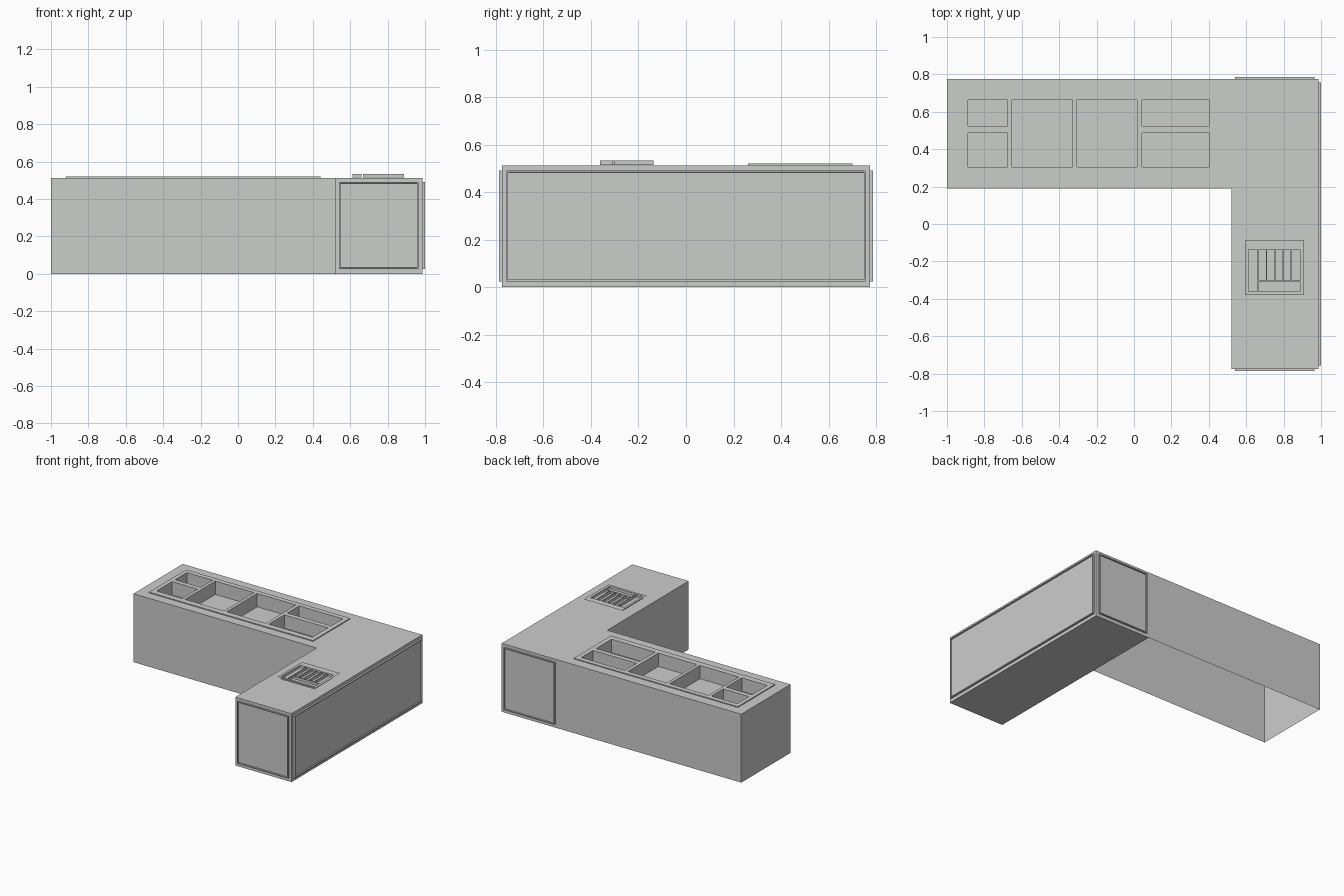
import bpy, bmesh
from mathutils import Vector

if "Cube" in bpy.data.objects:
    bpy.data.objects.remove(bpy.data.objects["Cube"])

grey = bpy.data.materials.new("light_grey")
grey.diffuse_color = (0.6, 0.61, 0.6, 1)
grey.use_nodes = True
grey.node_tree.nodes["Principled BSDF"].inputs["Base Color"].default_value = grey.diffuse_color


def finish(name, bm):
    bmesh.ops.remove_doubles(bm, verts=bm.verts, dist=1e-5)
    mesh = bpy.data.meshes.new(name)
    bm.to_mesh(mesh)
    bm.free()
    mesh.materials.append(grey)
    obj = bpy.data.objects.new(name, mesh)
    bpy.context.collection.objects.link(obj)
    return obj


def box_bm(x0, x1, y0, y1, z0, z1):
    bm = bmesh.new()
    bmesh.ops.create_cube(bm, size=1)
    for v in bm.verts:
        v.co = Vector(((x0 + x1) / 2 + v.co.x * (x1 - x0),
                       (y0 + y1) / 2 + v.co.y * (y1 - y0),
                       (z0 + z1) / 2 + v.co.z * (z1 - z0)))
    bm.normal_update()
    return bm


def walls(bm, rect, z_top, z_bot, inward, sides=(0, 1, 2, 3)):
    x0, x1, y0, y1 = rect
    c = [(x0, y0), (x1, y0), (x1, y1), (x0, y1)]
    for i in sides:
        a, b = c[i], c[(i + 1) % 4]
        if inward:
            a, b = b, a
        bm.faces.new([bm.verts.new((*p, z)) for p, z in
                      ((a, z_top), (a, z_bot), (b, z_bot), (b, z_top))])


def flat(bm, rect, z):
    x0, x1, y0, y1 = rect
    bm.faces.new([bm.verts.new(p) for p in
                  ((x0, y0, z), (x1, y0, z), (x1, y1, z), (x0, y1, z))])


def pitted_top(name, rect, holes, z, depth=0, skirt=None, sides=(0, 1, 2, 3)):
    """Flat sheet with rectangular pits (open holes if depth is 0) and outer skirt."""
    bm = bmesh.new()
    xs = sorted({v for r in [rect] + holes for v in r[:2]})
    ys = sorted({v for r in [rect] + holes for v in r[2:]})
    for xa, xb in zip(xs, xs[1:]):
        for ya, yb in zip(ys, ys[1:]):
            mx, my = (xa + xb) / 2, (ya + yb) / 2
            if not any(h[0] < mx < h[1] and h[2] < my < h[3] for h in holes):
                flat(bm, (xa, xb, ya, yb), z)
    if depth:
        for h in holes:
            walls(bm, h, z, z - depth, True)
            flat(bm, h, z - depth)
    if skirt is not None:
        walls(bm, rect, z, skirt, False, sides)
    return finish(name, bm)


def framed_panel(name, bounds, normal):
    """Thin plate with a raised rim around a recessed field."""
    bm = box_bm(*bounds)
    face = max(bm.faces, key=lambda f: f.normal.dot(Vector(normal)))
    bmesh.ops.inset_region(bm, faces=[face], thickness=0.010, depth=0)
    bmesh.ops.inset_region(bm, faces=[face], thickness=0.001, depth=-0.009)
    finish(name, bm)


TOP = 0.513

# Short leg of the counter, a closed box
finish("counter_leg", box_bm(0.52, 0.986, -0.774, 0.774, 0, TOP))

# Long wing, hollow and open underneath
plate = (-0.92, 0.44, 0.26, 0.70)
pitted_top("counter_wing", (-1, 0.52, 0.19, 0.774), [plate], TOP,
           skirt=0, sides=(0, 2, 3))

# Display tray with bins let into the wing
front, back, full = (0.305, 0.487), (0.524, 0.663), (0.305, 0.663)
bins = [(-0.652, -0.329, *full), (-0.305, 0.016, *full)]
for col in ((-0.888, -0.676), (0.043, 0.404)):
    bins += [(*col, *front), (*col, *back)]
pitted_top("display_tray", plate, bins, 0.52, depth=0.1, skirt=TOP)

# Coin and note tray on the leg
slots = [(0.612, 0.661, -0.362, -0.137), (0.668, 0.888, -0.362, -0.308)]
pitch = 0.22 / 5
for i in range(5):
    x = 0.668 + i * pitch
    slots.append((x, x + pitch - (0.006 if i < 4 else 0), -0.302, -0.137))
pitted_top("cash_tray", (0.594, 0.909, -0.38, -0.089), slots, 0.534, depth=0.019)

# Framed panels on the outer sides of the leg
framed_panel("side_panel", (0.986, 1.0, -0.756, 0.756, 0.025, 0.491), (1, 0, 0))
for name, s in (("front_panel", -1), ("back_panel", 1)):
    y0, y1 = sorted((s * 0.774, s * 0.786))
    framed_panel(name, (0.541, 0.965, y0, y1, 0.025, 0.491), (0, s, 0))
